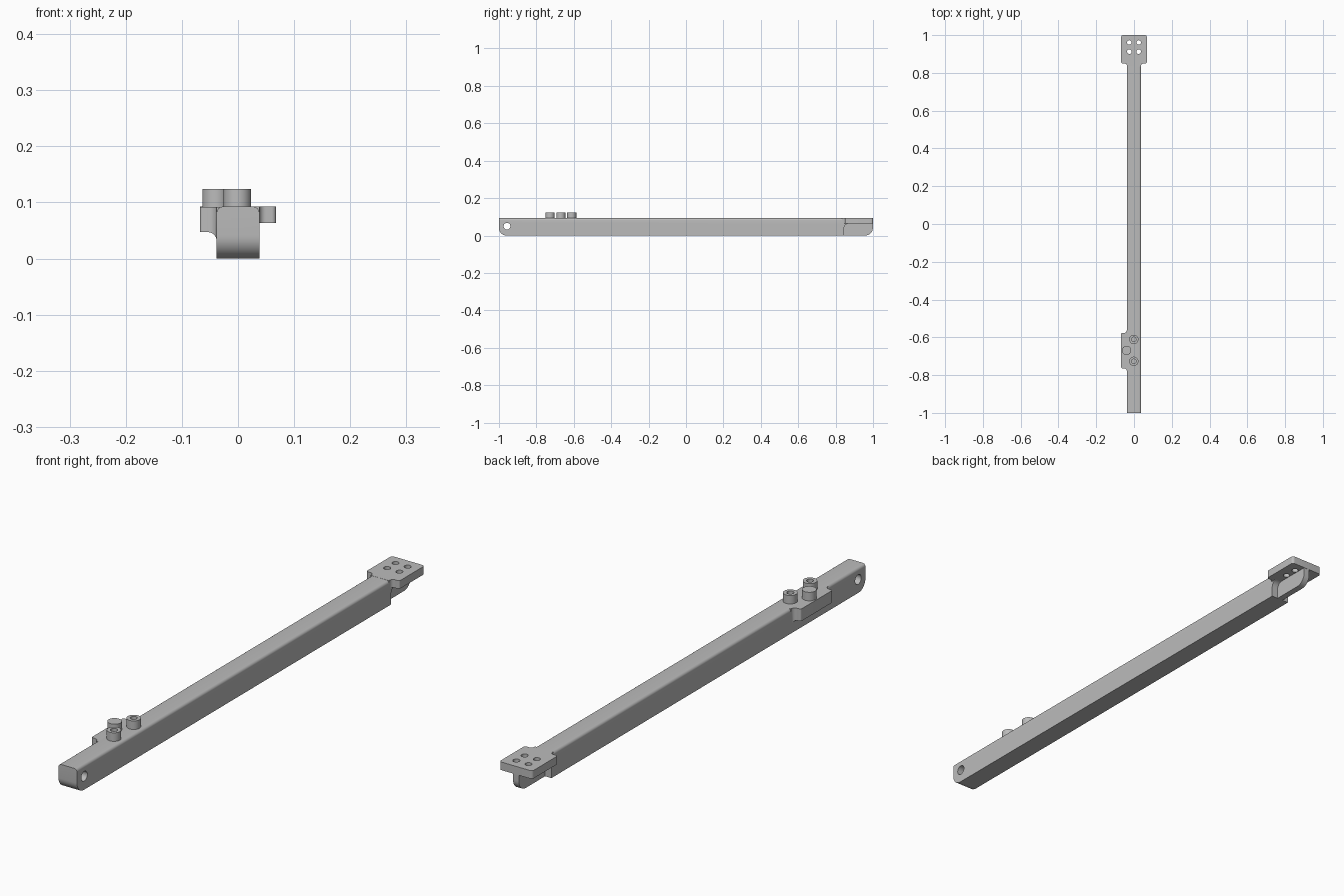
import bpy, bmesh
from math import sin, cos, pi, radians
from mathutils import Vector

cube = bpy.data.objects.get("Cube")
if cube:
    bpy.data.objects.remove(cube, do_unlink=True)

grey = bpy.data.materials.new("matte_grey")
grey.use_nodes = True
colour = (0.5, 0.5, 0.5, 1)
grey.diffuse_color = colour
grey.node_tree.nodes["Principled BSDF"].inputs["Base Color"].default_value = colour


def rounded(corners, steps=8):
    """Polygon from (a, b, radius) corners, each rounded by its radius."""
    out = []
    for i, (a, b, r) in enumerate(corners):
        p = Vector((a, b))
        if r == 0:
            out.append(p)
            continue
        u = (Vector(corners[i - 1][:2]) - p).normalized()
        v = (Vector(corners[(i + 1) % len(corners)][:2]) - p).normalized()
        for k in range(steps + 1):
            t = k / steps * pi / 2
            out.append(p + u * r * (1 - sin(t)) + v * r * (1 - cos(t)))
    return out


def loft(name, rings, top_bevel=0):
    """Skin between rings of equal length, with both ends capped."""
    bm = bmesh.new()
    rows = [[bm.verts.new(p) for p in ring] for ring in rings]
    for r1, r2 in zip(rows, rows[1:]):
        for i in range(len(r1)):
            bm.faces.new((r1[i - 1], r1[i], r2[i], r2[i - 1]))
    bm.faces.new(rows[0])
    bm.faces.new(rows[-1])
    bmesh.ops.recalc_face_normals(bm, faces=bm.faces[:])
    if top_bevel:
        top = max(v.co.z for v in bm.verts)
        edges = [e for e in bm.edges
                 if all(v.co.z > top - 1e-5 for v in e.verts)
                 and abs(e.verts[0].co.x - e.verts[1].co.x) < 1e-5]
        bmesh.ops.bevel(bm, geom=edges, offset=top_bevel, segments=6,
                        profile=0.5, affect='EDGES')
    mesh = bpy.data.meshes.new(name)
    bm.to_mesh(mesh)
    bm.free()
    mesh.materials.append(grey)
    obj = bpy.data.objects.new(name, mesh)
    bpy.context.collection.objects.link(obj)
    return obj


def circle(x, y, z, r, axis='Z', n=32):
    pts = []
    for i in range(n):
        a, b = r * cos(2 * pi * i / n), r * sin(2 * pi * i / n)
        pts.append((x + a, y + b, z) if axis == 'Z' else (x, y + a, z + b))
    return pts


def side_prism(name, profile, half, bevel=0):
    return loft(name, [[(x, p.x, p.y) for p in profile] for x in (-half, half)], bevel)


def select_only(obj):
    bpy.ops.object.select_all(action='DESELECT')
    obj.select_set(True)
    bpy.context.view_layer.objects.active = obj


def drill(obj, rings):
    cutter = loft("hole_cutter", rings)
    cutter.hide_render = True
    mod = obj.modifiers.new("hole", 'BOOLEAN')
    mod.operation = 'DIFFERENCE'
    mod.solver = 'EXACT'
    mod.object = cutter
    select_only(obj)
    bpy.ops.object.modifier_apply(modifier=mod.name)
    bpy.data.objects.remove(cutter, do_unlink=True)


# Long bar with rounded nose, and a filleted shoulder under the end plate
END = 0.845
bar = side_prism("bar", rounded([
    (-1, 0, 0.04), (END, 0, 0), (END, 0.0635, 0.025),
    (0.88, 0.0635, 0), (0.88, 0.0925, 0), (-1, 0.0925, 0)]), 0.038, 0.011)
drill(bar, [circle(x, -0.957, 0.05, 0.018, 'X') for x in (-0.1, 0.1)])

# Thin fin that carries the bar on below the plate
fin = side_prism("end_fin", rounded([
    (END - 0.003, 0, 0), (0.999, 0, 0.04), (0.999, 0.08, 0), (END - 0.003, 0.08, 0)]), 0.012)

# Mounting plate with four holes
half = [(0.038, END - 0.012, 0), (0.038, END + 0.005, 0.012),
        (0.068, END + 0.005, 0.008), (0.068, 1, 0.01)]
outline = rounded(half + [(-x, y, r) for x, y, r in reversed(half)])
plate = loft("end_plate", [[(p.x, p.y, z) for p in outline] for z in (0.063, 0.093)])
for x in (-0.025, 0.025):
    for y in (0.912, 0.961):
        drill(plate, [circle(x, y, z, 0.012) for z in (0.03, 0.12)])

# Side boss: rounded outer corners, flared where it meets the bar
edge, flare = 0.006, 0.016
sections = []
for k in range(5):
    t = k / 4 * pi / 2
    sections.append((-0.068 + edge * (1 - cos(t)), edge * (sin(t) - 1), 0))
for k in range(9):
    t = k / 8 * pi / 2
    o = flare * (1 - cos(t))
    sections.append((-0.038 - flare * (1 - sin(t)), o, o))
sections.append((-0.02, flare, flare))
boss = loft("side_boss", [
    [(x, -0.764 - oy, 0.047 - oz), (x, -0.577 + oy, 0.047 - oz),
     (x, -0.577 + oy, 0.0922), (x, -0.764 - oy, 0.0922)]
    for x, oy, oz in sections])

# Two hollow pegs on the bar, one solid peg on the boss
TOP, R = 0.124, 0.0245
pegs = []
for name, x, y, hole in (("front_peg", -0.001, -0.727, 0.012),
                         ("rear_peg", -0.001, -0.611, 0.012),
                         ("solid_peg", -0.039, -0.669, 0)):
    rings = [circle(x, y, 0.08, R), circle(x, y, TOP, R)]
    if hole:
        rings += [circle(x, y, TOP, hole), circle(x, y, 0.094, hole)]
    pegs.append(loft(name, rings))

for obj in [bar, fin, plate, boss] + pegs:
    select_only(obj)
    bpy.ops.object.shade_smooth_by_angle(angle=radians(30))
